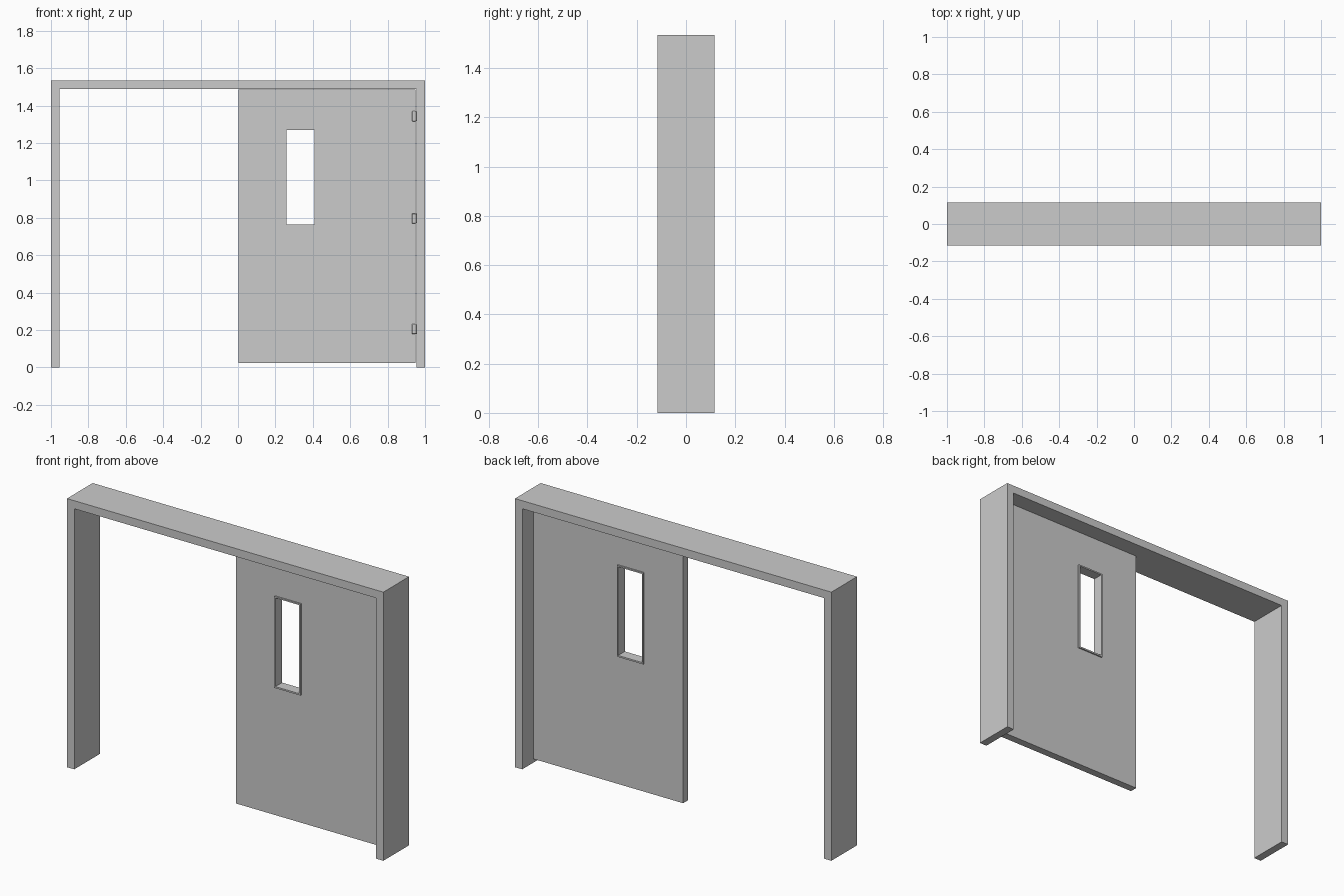
import bpy, bmesh

if "Cube" in bpy.data.objects:
    bpy.data.objects.remove(bpy.data.objects["Cube"])

def prism(name, outline, depth, hole=None):
    """Extrude an x-z outline symmetrically about y = 0, with an optional rectangular hole."""
    bm = bmesh.new()
    if hole:
        a = [bm.verts.new((x, -depth / 2, z)) for x, z in outline]
        b = [bm.verts.new((x, -depth / 2, z)) for x, z in hole]
        faces = [bm.faces.new((a[i], a[(i + 1) % 4], b[(i + 1) % 4], b[i])) for i in range(4)]
    else:
        faces = [bm.faces.new([bm.verts.new((x, -depth / 2, z)) for x, z in outline])]
    new = bmesh.ops.extrude_face_region(bm, geom=faces, use_keep_orig=True)["geom"]
    bmesh.ops.translate(bm, vec=(0, depth, 0), verts=[g for g in new if isinstance(g, bmesh.types.BMVert)])
    bmesh.ops.recalc_face_normals(bm, faces=bm.faces)
    me = bpy.data.meshes.new(name)
    bm.to_mesh(me)
    bm.free()
    ob = bpy.data.objects.new(name, me)
    bpy.context.collection.objects.link(ob)
    return ob

def rect(x0, x1, z0, z1):
    return [(x0, z0), (x1, z0), (x1, z1), (x0, z1)]

# Door frame: two jambs and a head in one U-shaped profile
W, H, T = 1.0, 1.535, 0.046
prism("door_frame", [(-W, 0), (-W + T, 0), (-W + T, H - T), (W - T, H - T),
                     (W - T, 0), (W, 0), (W, H), (-W, H)], 0.232)

# Door leaf with window opening, centred in the frame depth
window = rect(0.253, 0.413, 0.758, 1.275)
prism("door_leaf", rect(0.003, 0.948, 0.025, 1.486), 0.044, window)

# Trim lining the window opening, slightly proud of both faces
prism("window_trim", rect(0.25, 0.416, 0.755, 1.278), 0.06, rect(0.258, 0.408, 0.764, 1.27))

# Hinge knuckles on the front side
for i, z in enumerate((0.205, 0.797, 1.343)):
    bpy.ops.mesh.primitive_cylinder_add(vertices=24, radius=0.012, depth=0.054,
                                        location=(0.942, -0.028, z))
    hinge = bpy.context.object
    hinge.name = f"hinge_{i + 1}"
    bevel = hinge.modifiers.new("rounded_ends", 'BEVEL')
    bevel.width, bevel.segments = 0.004, 2
    bevel.limit_method = 'ANGLE'
    bpy.ops.object.shade_smooth_by_angle()
